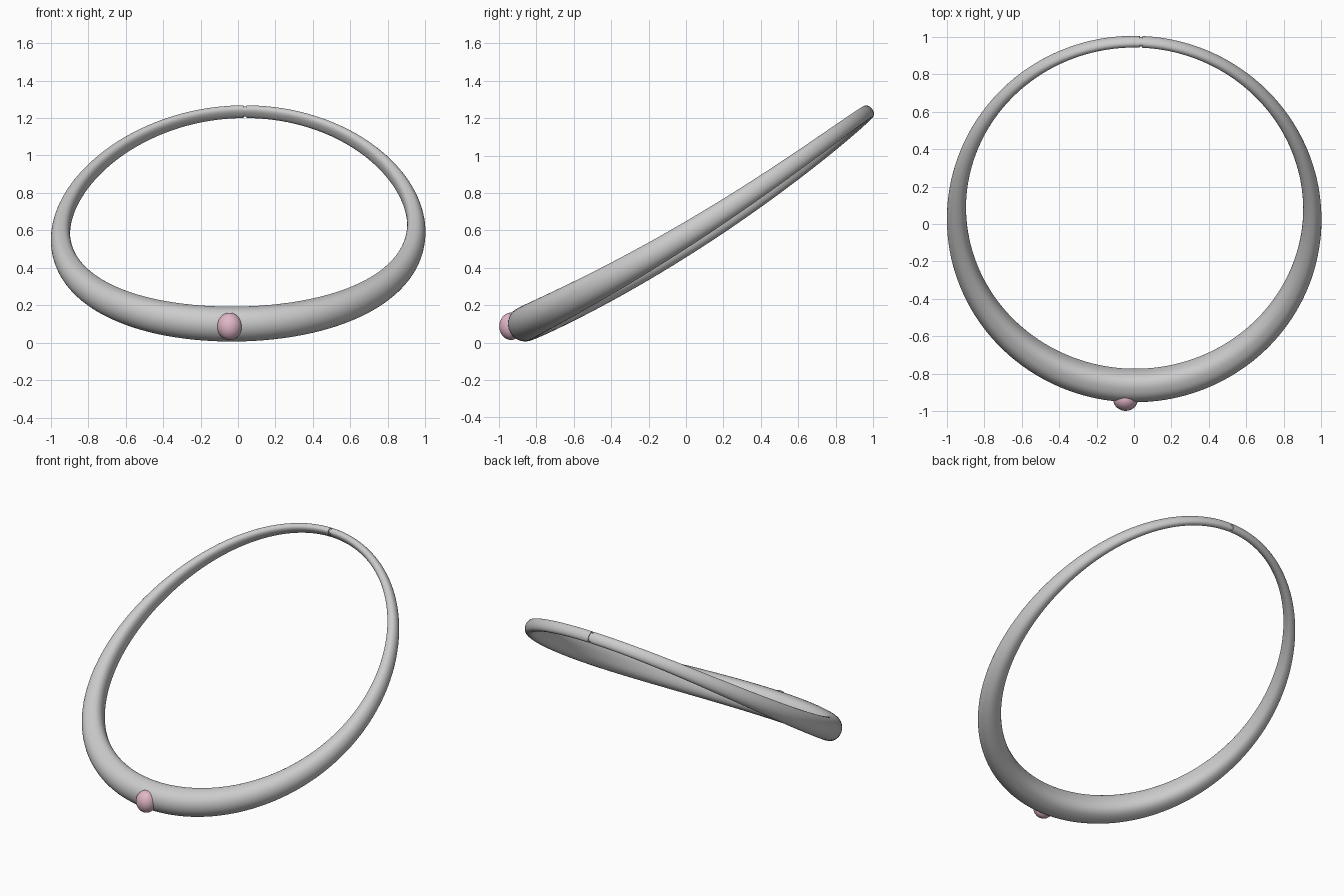
import bpy, bmesh, math
from mathutils import Vector, Matrix

if "Cube" in bpy.data.objects:
    bpy.data.objects.remove(bpy.data.objects["Cube"])

YAW = Matrix.Rotation(math.radians(-2.2), 4, 'Z')
SIDES = 40


def centre(t):
    # tilted, gently sagging loop; t = 0 is the front, pi the back
    c = -math.cos(t)
    return Vector((0.95 * math.sin(t), 0.055 + 0.92 * c, 0.588 + 0.569 * c + 0.078 * c * c))


def blend(t, front, side, back):
    # quadratic taper from front to back
    c = -math.cos(t)
    return side + (back - front) / 2 * c + ((back + front) / 2 - side) * c * c


def section(t, k=1.0):
    # oval cross-section, a little flatter on the inner side
    p = centre(t)
    tangent = (centre(t + 1e-3) - centre(t - 1e-3)).normalized()
    slope = (0.569 - 0.156 * math.cos(t)) / 0.92
    n = Vector((0, -slope, 1)).normalized()
    u = tangent.cross(n).normalized()
    a = blend(t, 0.086, 0.05, 0.025) * k
    b = blend(t, 0.092, 0.062, 0.037) * k
    pts = []
    for i in range(SIDES):
        f = 2 * math.pi * i / SIDES
        c, s = math.cos(f), math.sin(f)
        e = 1.0 if c > 0 else 0.78
        x = math.copysign(abs(c) ** e, c) * a
        y = math.copysign(abs(s) ** e, s) * b
        pts.append(p + u * x + n * y)
    return pts


# Tapered band with a narrow groove at the back joint
g = 0.008
start = math.pi + g
count = 160
stations = [(start + (2 * math.pi - 2 * g) * i / count, 1.0) for i in range(count + 1)]
stations += [(math.pi - g + 2 * math.pi, 0.8), (start + 2 * math.pi, 0.8)]
bm = bmesh.new()
rings = [[bm.verts.new(v) for v in section(t, k)] for t, k in stations]
for r, q in zip(rings, rings[1:] + rings[:1]):
    for i in range(SIDES):
        j = (i + 1) % SIDES
        bm.faces.new((r[i], r[j], q[j], q[i]))
bmesh.ops.recalc_face_normals(bm, faces=bm.faces)
bm.transform(YAW)
mesh = bpy.data.meshes.new("band")
bm.to_mesh(mesh)
bm.free()
band = bpy.data.objects.new("band", mesh)
bpy.context.collection.objects.link(band)
bpy.context.view_layer.objects.active = band
band.select_set(True)
bpy.ops.object.shade_smooth_by_angle(angle=math.radians(35))

# Pink bead set in the front
bpy.ops.mesh.primitive_uv_sphere_add(segments=40, ring_count=24, location=(-0.045, -0.936, 0.087))
bead = bpy.context.object
bead.name = "bead"
bead.scale = (0.066, 0.062, 0.073)
bpy.ops.object.shade_smooth()
pink = bpy.data.materials.new("pink")
pink.diffuse_color = (0.75, 0.47, 0.57, 1)
pink.use_nodes = True
pink.node_tree.nodes["Principled BSDF"].inputs["Base Color"].default_value = pink.diffuse_color
bead.data.materials.append(pink)
